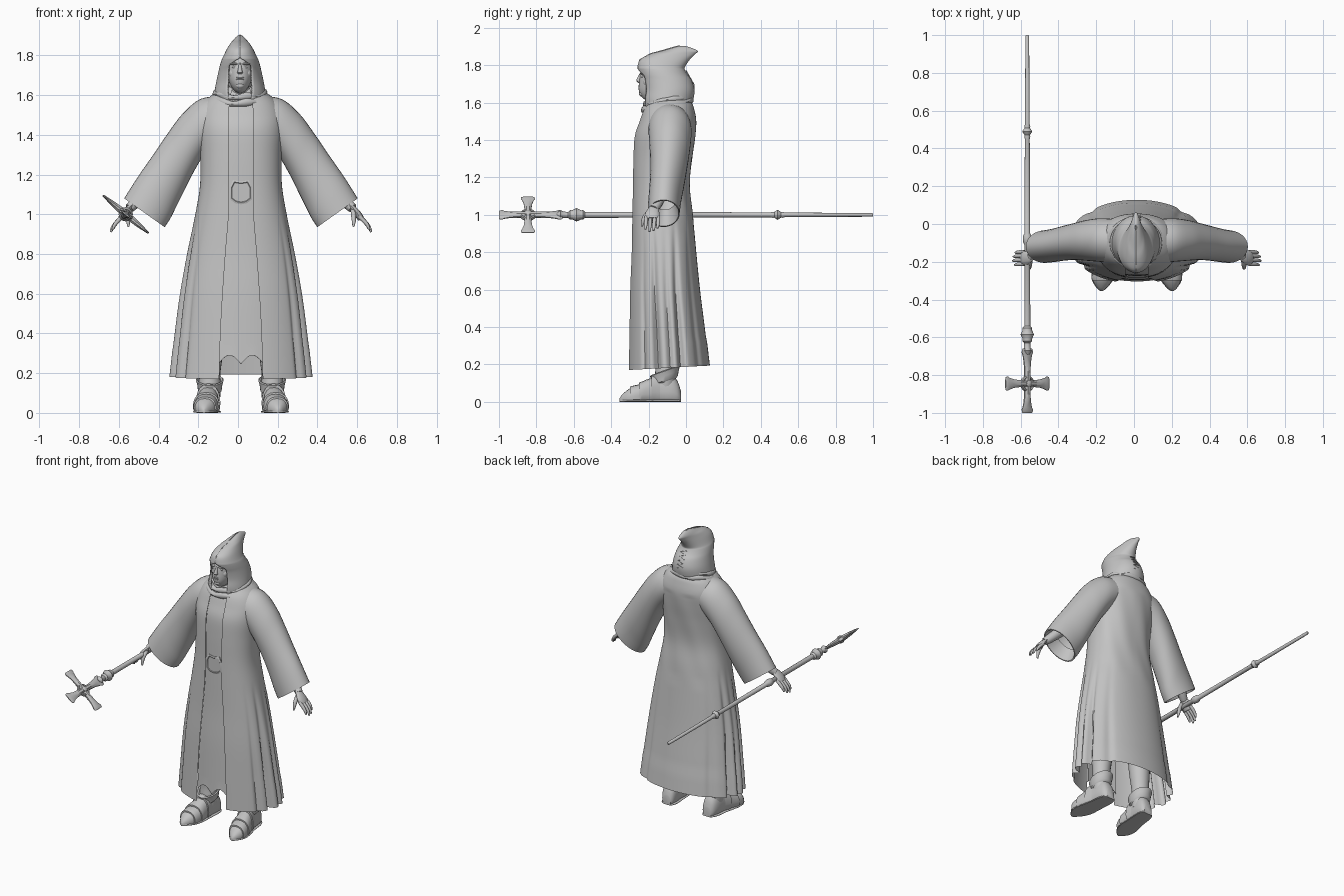
import bpy, bmesh, math
from mathutils import Vector as V

if "Cube" in bpy.data.objects:
    bpy.data.objects.remove(bpy.data.objects["Cube"])

X0 = 0.015  # symmetry plane of the figure
grey = bpy.data.materials.new("stone_grey")
grey.use_nodes = True
grey.diffuse_color = (0.55, 0.55, 0.55, 1)
grey.node_tree.nodes["Principled BSDF"].inputs["Base Color"].default_value = (0.55, 0.55, 0.55, 1)


def finish(name, bm, angle=40):
    bmesh.ops.remove_doubles(bm, verts=bm.verts, dist=1e-5)
    bmesh.ops.recalc_face_normals(bm, faces=bm.faces)
    me = bpy.data.meshes.new(name)
    bm.to_mesh(me)
    bm.free()
    me.materials.append(grey)
    me.shade_smooth()
    me.set_sharp_from_angle(angle=math.radians(angle))
    ob = bpy.data.objects.new(name, me)
    bpy.context.collection.objects.link(ob)
    return ob


def loft(name, rings, closed=True, caps=False, angle=40):
    bm = bmesh.new()
    vs = [[bm.verts.new(p) for p in r] for r in rings]
    n = len(rings[0])
    for a, b in zip(vs, vs[1:]):
        for i in range(n if closed else n - 1):
            j = (i + 1) % n
            bm.faces.new((a[i], a[j], b[j], b[i]))
    if caps:
        bm.faces.new(vs[0])
        bm.faces.new(vs[-1])
    return finish(name, bm, angle)


def resample(rows, k):
    """Catmull-Rom interpolation between rows of numbers."""
    out = []
    for i in range(len(rows) - 1):
        q = [rows[max(0, min(len(rows) - 1, i + d))] for d in (-1, 0, 1, 2)]
        for s in range(k):
            t = s / k
            out.append([0.5 * (2 * b + (c - a) * t + (2 * a - 5 * b + 4 * c - d) * t * t
                               + (3 * b - a - 3 * c + d) * t ** 3) for a, b, c, d in zip(*q)])
    return out + [list(rows[-1])]


def circle(c, u, v, n=16):
    return [c + u * math.cos(2 * math.pi * i / n) + v * math.sin(2 * math.pi * i / n) for i in range(n)]


def tube(name, rows, n=12, flat=1.0, ref=(0, 1, 0)):
    """Tube along rows of x, y, z, radius; flat scales it across the ref direction."""
    pts = [V(r[:3]) for r in rows]
    rings = []
    for i, p in enumerate(pts):
        t = (pts[min(i + 1, len(pts) - 1)] - pts[max(i - 1, 0)]).normalized()
        u = t.cross(V(ref)).normalized()
        rings.append(circle(p, u * rows[i][3] * flat, t.cross(u) * rows[i][3], n))
    return loft(name, rings, caps=True)


def ball(name, c, r):
    bm = bmesh.new()
    bmesh.ops.create_uvsphere(bm, u_segments=24, v_segments=16, radius=1)
    for v in bm.verts:
        v.co = V((v.co.x * r[0], v.co.y * r[1], v.co.z * r[2])) + V(c)
    return finish(name, bm, 60)


# Robe: z, half width, front y, back y, half width of the front opening, squareness exponent
ROBE = [(.17, .362, -.315, .128, .11, .98), (.4, .335, -.31, .10, .103, .96), (.6, .308, -.305, .075, .092, .94),
        (.8, .272, -.295, .055, .078, .9), (1.0, .23, -.29, .037, .062, .86), (1.15, .206, -.287, .022, .06, .85),
        (1.3, .205, -.285, .035, .06, .87), (1.42, .215, -.278, .05, .06, .9), (1.5, .212, -.252, .055, .06, .9),
        (1.56, .185, -.23, .045, .058, .9), (1.60, .145, -.205, .03, .052, .9), (1.64, .08, -.18, -.01, .04, .9)]
rows = resample(ROBE, 5)


def robe_point(a, z, hx, yf, yb, e):
    s, c = math.sin(a), math.cos(a)
    low = max(0, min(1, (1.0 - z) / 0.6))
    # Deep vertical pleats at the sides, soft creases across the back
    side = min(a, 2 * math.pi - a)
    pleat = sum(d * math.exp(-((side - p) / w) ** 2)
                for p, d, w in ((.95, .05, .06), (1.3, .13, .08), (1.62, .06, .06), (1.9, .12, .08), (2.4, .04, .09)))
    crease = 0.01 * (1 + math.sin(9 * a + 14 * z)) * max(0, -c) * (0.9 < z < 1.5)
    k = 1 - pleat * low - crease
    x = hx * math.copysign(abs(s) ** e, s) * k
    y = (yf + yb) / 2 - (yb - yf) / 2 * math.copysign(abs(c) ** e, c) * k
    return V((X0 + x, y, z + 0.012 * (1 - c) * (z < 0.3)))


rings = []
for z, hx, yf, yb, g, e in rows:
    a0 = math.asin((g / hx) ** (1 / e))
    rings.append([robe_point(a0 + (2 * math.pi - 2 * a0) * i / 160, z, hx, yf, yb, e) for i in range(161)])
loft("robe", rings, closed=False, angle=50)

# Recessed centre panel with a scalloped hem
rings = []
for z, hx, yf, yb, g, e in rows:
    ring = []
    for i in range(21):
        u = i / 10 - 1
        hem = 0.245 + 0.045 * abs(math.sin(math.pi * u))
        x = u * (g + 0.006)
        w = min(1, (abs(x) / hx) ** (1 / e))
        y = (yf + yb) / 2 - (yb - yf) / 2 * math.sqrt(1 - w * w) ** e
        ring.append(V((X0 + x, y + 0.011, max(z, hem))))
    rings.append(ring)
loft("front_panel", rings, closed=False)

# Plain shield-shaped belt plate
outline = [(-.056, 1.14), (-.04, 1.172), (0, 1.165), (.04, 1.172), (.056, 1.14), (.056, 1.075), (.03, 1.056),
           (0, 1.05), (-.03, 1.056), (-.056, 1.075)]
loft("belt_plate", [[V((X0 + x * s, y, 1.11 + (z - 1.11) * s)) for x, z in outline]
                    for s, y in ((1, -.27), (1, -.279), (.85, -.282), (.8, -.279))], caps=True)

# Sleeves: top x, z, bottom x, z, centre y, half depth
SLEEVE = [(.10, 1.595, .11, 1.38, -.09, .115), (.205, 1.58, .185, 1.30, -.085, .115),
          (.295, 1.505, .245, 1.20, -.087, .107), (.37, 1.405, .285, 1.12, -.092, .098),
          (.445, 1.295, .325, 1.04, -.102, .092), (.52, 1.187, .355, .98, -.113, .088),
          (.588, 1.08, .384, .935, -.12, .086)]
for side, s in (("left", 1), ("right", -1)):
    def P(x, y, z):
        return V((X0 + s * x, y, z))

    rings = []
    for tx, tz, bx, bz, cy, hy in resample(SLEEVE, 5):
        c = P((tx + bx) / 2, cy, (tz + bz) / 2)
        rings.append(circle(c, P(tx, cy, tz) - c, V((0, hy, 0)), 32))
    c = sum(rings[-1], V()) / 32
    rings.append([c + (p - c) * 0.94 for p in rings[-1]])
    back = P(.40, -.11, 1.12) - c
    rings.append([c + back * 0.6 + (p - c) * 0.7 for p in rings[-1]])
    loft(side + "_sleeve", rings)

    # Forearm, palm and fingers
    def limb(name, pts, **kw):
        tube(side + "_" + name, [(X0 + s * x, y, z, r) for x, y, z, r in resample(pts, 3)], **kw)

    limb("forearm", [(.30, -.09, 1.33, .05), (.42, -.115, 1.18, .045), (.52, -.15, 1.07, .03), (.562, -.172, 1.03, .024)])
    limb("palm", [(.545, -.165, 1.05, .02), (.57, -.175, 1.025, .032), (.59, -.18, .998, .04), (.605, -.18, .977, .036)], flat=0.45)
    for i, (y, l) in enumerate([(-.213, .85), (-.191, 1), (-.169, .95), (-.148, .78)]):
        limb("finger_%d" % (i + 1), [(.594, y, .99, .0105), (.594 + .027 * l, y, .99 - .025 * l, .0105),
             (.594 + .05 * l, y - .002, .99 - .052 * l, .009), (.594 + .062 * l, y - .004, .99 - .08 * l, .005)], n=10)
    limb("thumb", [(.565, -.19, 1.02, .013), (.567, -.217, .993, .0125), (.568, -.23, .965, .01), (.566, -.236, .938, .005)], ref=(1, 0, 0))

    # Boots: y, centre x, half width, height
    BOOT = resample([(-.355, .187, .006, .018), (-.34, .186, .024, .04), (-.30, .182, .05, .072), (-.25, .175, .06, .092),
                     (-.20, .168, .057, .12), (-.14, .16, .052, .15), (-.08, .155, .05, .15), (-.045, .152, .042, .11),
                     (-.028, .15, .028, .06)], 4)

    def foot(name, lo, hi, k0, k1, height=None):
        part = [r for r in BOOT if lo <= r[0] <= hi]
        rings = []
        for i, (y, cx, hw, zt) in enumerate(part):
            k = k0 + (k1 - k0) * i / (len(part) - 1)
            ring = []
            for j in range(20):
                a = 2 * math.pi * j / 20
                ca, sa = math.cos(a), math.sin(a)
                zz = 0.35 + 0.65 * sa if sa > 0 else 0.35 * (1 - abs(sa) ** 0.4)
                ring.append(P(cx + hw * k * math.copysign(abs(ca) ** .8, ca), y, max(0, zz * (height or zt * k))))
            rings.append(ring)
        loft(side + "_" + name, rings, caps=True)

    foot("boot", -1, 1, 1, 1)
    foot("sole", -1, 1, 1.08, 1.1, 0.016)
    for i, y in enumerate((-.305, -.25, -.195)):
        foot("boot_plate_%d" % (i + 1), y, y + .07, 1.12, 1.0)
    limb("leg", [(.155, -.11, .07, .05), (.157, -.11, .14, .056), (.157, -.11, .2, .053), (.15, -.11, .35, .066),
                 (.14, -.11, .55, .07), (.13, -.11, .8, .075)], n=20)
    # Slanted ankle guard, lower at the front
    loft(side + "_ankle_guard", [[p + V((0, 0, (p.y + .112) * .35)) for p in
         circle(P(.157, -.112, z), V((r, 0, 0)), V((0, r * 1.15, 0)), 24)]
         for z, r in ((.105, .05), (.115, .06), (.14, .063), (.165, .07), (.169, .064), (.155, .05))])

# Hood: z, front y, back y, half width, half width of face opening, taper to the back
HOOD = [(1.575, -.228, .025, .135, .055, 0), (1.62, -.235, .04, .128, .062, 0), (1.67, -.232, .045, .119, .06, 0),
        (1.72, -.24, .03, .108, .059, 0), (1.75, -.25, .008, .101, .054, 0), (1.775, -.257, -.006, .096, .02, .05),
        (1.79, -.258, -.006, .093, 0, .15), (1.83, -.245, .02, .08, 0, .35), (1.86, -.19, .05, .063, 0, .55),
        (1.876, -.13, .064, .046, 0, .6), (1.892, -.075, .03, .025, 0, .4), (1.903, -.035, -.005, .004, 0, 0)]
rings = []
for z, yf, yb, hw, g, k in resample(HOOD, 4):
    a0 = math.asin(max(0, min(.9, g / hw)))
    ring = []
    for i in range(49):
        a = a0 + (2 * math.pi - 2 * a0) * i / 48
        x = hw * math.sin(a) * (1 - k * (1 - math.cos(a)) / 2)
        ring.append(V((X0 - .005 + x, (yf + yb) / 2 - (yb - yf) / 2 * math.cos(a), z)))
    rings.append(ring)
hood = loft("hood", rings, closed=False, angle=60)
thick = hood.modifiers.new("thickness", "SOLIDIFY")
thick.thickness = 0.008
thick.offset = -1

# Hood seam and lacing on the back
tube("hood_seam", [(X0 - .005, y, z, .003) for y, z in
     ((-.258, 1.79), (-.247, 1.829), (-.19, 1.861), (-.13, 1.877), (-.075, 1.893), (-.035, 1.904))], n=6, ref=(1, 0, 0))
tube("hood_lacing", [(X0 + (.02 if i % 2 else -.02), .042 - max(0, i - 4) * .0068, 1.65 + i * .012, .003) for i in range(11)], n=6)

# Draped collar folds, lower at the front
for name, rx, ry, z0, drop, r in (("collar_outer", .134, .124, 1.585, .026, .017), ("collar_inner", .122, .115, 1.612, .022, .016)):
    rings = []
    for i in range(48):
        a = 2 * math.pi * i / 48
        d = V((math.sin(a), -math.cos(a), 0))
        c = V((X0 - .005 + rx * d.x, -.1 + ry * d.y, z0 - drop * math.cos(a) + .004 * math.sin(5 * a)))
        rings.append(circle(c, d * r, V((0, 0, r + .004 * math.sin(7 * a))), 10))
    loft(name, rings + rings[:1])

# Head and face
FX = X0 - .005
tube("neck", [(FX, -.12, 1.55, .06), (FX, -.135, 1.62, .056), (FX, -.14, 1.68, .055)], n=20)
head = ball("head", (FX, -.15, 1.72), (.068, .1, .112))
for v in head.data.vertices:  # narrow the jaw
    t = max(0, 1.71 - v.co.z)
    v.co.x = FX + (v.co.x - FX) * (1 - 1.6 * t)
    v.co.y -= t * 0.35
NOSE = [(1.765, -.24, .007), (1.745, -.252, .008), (1.725, -.262, .011), (1.715, -.264, .014), (1.706, -.254, .011)]
loft("nose", [circle(V((FX, y + .012, z)), V((w, 0, 0)), V((0, .014, 0)), 12) for z, y, w in NOSE], caps=True)
for z, n in ((1.688, "upper_lip"), (1.679, "lower_lip")):
    ball(n, (FX, -.246, z), (.02, .009, .0055))
ball("chin", (FX, -.235, 1.648), (.022, .017, .016))
for side, s in (("left", 1), ("right", -1)):
    ball(side + "_eye", (FX + s * .027, -.230, 1.74), (.012, .01, .007))
    ball(side + "_brow", (FX + s * .028, -.234, 1.757), (.022, .012, .006))
    ball(side + "_cheek", (FX + s * .034, -.213, 1.71), (.022, .017, .024))

# Staff: y, radius
SX, SZ = -.565, 1.0
STAFF = [(1, .007), (.995, .01), (.53, .012), (.515, .016), (.508, .015), (.49, .027), (.472, .015), (.465, .016),
         (.45, .013), (-.05, .015), (-.06, .021), (-.08, .024), (-.1, .021), (-.11, .015), (-.54, .016), (-.55, .025),
         (-.56, .024), (-.585, .036), (-.61, .024), (-.62, .026), (-.63, .016), (-.66, .017), (-.67, .024), (-.69, .012)]
loft("staff", [circle(V((SX, y, SZ)), V((r, 0, 0)), V((0, 0, r))) for y, r in STAFF], caps=True)

# Flared cross head, tilted about the staff, thinning to blade-like tips
across, along, normal = V((.77, 0, -.638)), V((0, -1, 0)), V((.638, 0, .77))
centre = V((SX, -.845, SZ))
for i, (d, w, length) in enumerate([(along, across, .155), (-along, across, .185), (across, along, .15), (-across, along, .15)]):
    prof = [(0, .02, .018), (.3, .018, .016), (.6, .022, .012), (.82, .031, .008), (.88, .037, .007), (.97, .036, .005), (1, .03, .003)]
    loft("cross_arm_%d" % (i + 1), [[centre + d * length * t + w * hw * a + normal * th * b
         for a, b in ((1, .3), (.4, 1), (-.4, 1), (-1, .3), (-1, -.3), (-.4, -1), (.4, -1), (1, -.3))]
         for t, hw, th in prof], caps=True, angle=25)
rings = []
for i in range(33):
    a = 2 * math.pi * i / 32
    d = across * math.cos(a) + along * math.sin(a)
    rings.append(circle(centre + d * .036, d * .007, normal * .012, 8))
loft("cross_ring", rings)
loft("cross_boss", [circle(centre + normal * h, across * r, along * r, 16)
                    for h, r in ((-.024, .006), (-.018, .018), (0, .024), (.018, .018), (.024, .006))], caps=True)
